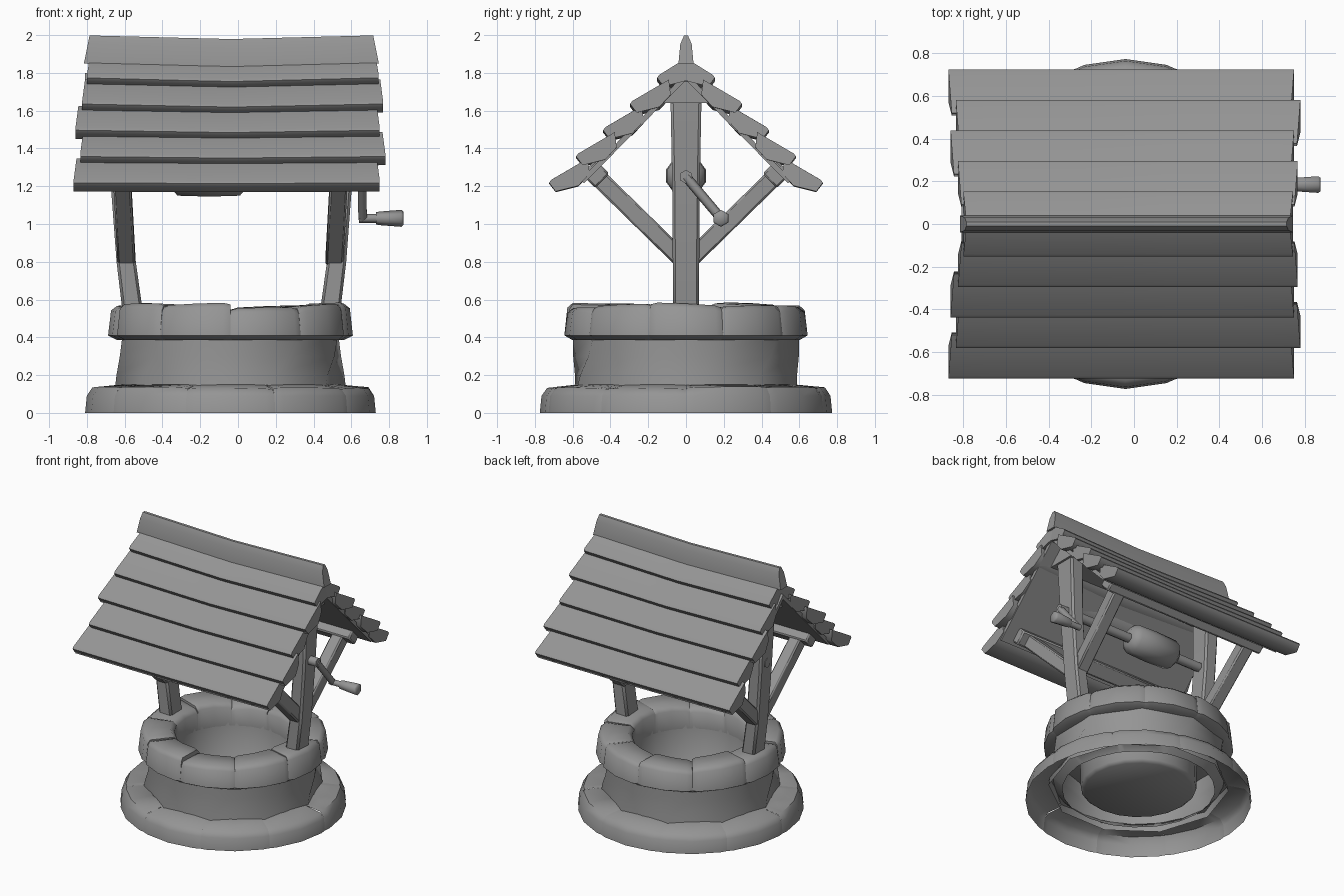
import bpy, bmesh, math, random
from mathutils import Vector

random.seed(4)
if "Cube" in bpy.data.objects:
    bpy.data.objects.remove(bpy.data.objects["Cube"], do_unlink=True)

CX = -0.04          # centre of the stonework along x
grey = bpy.data.materials.new("plain grey")
grey.use_nodes = True
grey.diffuse_color = (0.3, 0.3, 0.3, 1)
grey.node_tree.nodes["Principled BSDF"].inputs["Base Color"].default_value = (0.3, 0.3, 0.3, 1)


def finish(name, bm, angle=35, bevel=0):
    """Turn a bmesh into a shaded, coloured object."""
    bmesh.ops.recalc_face_normals(bm, faces=bm.faces)
    mesh = bpy.data.meshes.new(name)
    bm.to_mesh(mesh)
    bm.free()
    mesh.materials.append(grey)
    obj = bpy.data.objects.new(name, mesh)
    bpy.context.collection.objects.link(obj)
    if bevel:
        mod = obj.modifiers.new("bevel", "BEVEL")
        mod.width = bevel
        mod.segments = 1
    bpy.ops.object.select_all(action="DESELECT")
    obj.select_set(True)
    bpy.context.view_layer.objects.active = obj
    bpy.ops.object.shade_smooth_by_angle(angle=math.radians(angle))


def loft(bm, rings, closed=True, caps=(True, True)):
    """Skin a row of equal rings, with optional end caps."""
    rows = [[bm.verts.new(p) for p in ring] for ring in rings]
    n = len(rows[0])
    for a, b in zip(rows, rows[1:]):
        for i in range(n if closed else n - 1):
            j = (i + 1) % n
            bm.faces.new((a[i], a[j], b[j], b[i]))
    for cap, row in zip(caps, (rows[0], rows[-1])):
        if cap:
            bm.faces.new(row)


def tube(name, path, radii, sides, phase=0.5, **kw):
    """Straight bar through the path points with a radius at each."""
    path = [Vector(p) for p in path]
    d = (path[-1] - path[0]).normalized()
    ref = Vector((1, 0, 0)) if abs(d.x) < 0.9 else Vector((0, 1, 0))
    u = (ref - d * ref.dot(d)).normalized()
    v = d.cross(u)
    turn = [math.tau * (k + phase) / sides for k in range(sides)]
    bm = bmesh.new()
    loft(bm, [[p + (u * math.cos(t) + v * math.sin(t)) * r for t in turn]
              for p, r in zip(path, radii)])
    finish(name, bm, **kw)


def polar(r, t, z):
    return (CX + r * math.cos(t), r * math.sin(t), z)


def stone_ring(name, profile, start, closed, wobble, pinch_to):
    """Ten stones, each an arc of the profile with pinched ends."""
    bm = bmesh.new()
    step = math.tau / 10
    for s in range(10):
        lift = random.uniform(-wobble, wobble)
        tilt = random.uniform(-wobble, wobble) * 0.6
        rings = []
        for f, pinch in ((0, pinch_to), (0.1, 0.996), (0.5, 1), (0.9, 0.996), (1, pinch_to)):
            t = start + (s + f) * step
            ring = []
            for r, z, loose in profile:
                rr = r * pinch if r > 0.6 else r
                zz = z + loose * (lift + tilt * (2 * f - 1) - (1 - pinch) * 0.5)
                ring.append(polar(rr, t, zz))
            rings.append(ring)
        loft(bm, rings, closed, (closed, closed))
    finish(name, bm, 50)


# Stonework: base course, waisted wall, rim course and inner shaft
stone_ring("base_stones", [(0.774, 0, 0), (0.765, 0.09, 0), (0.735, 0.135, 1),
                           (0.58, 0.15, 0), (0.52, 0.09, 0)], math.radians(-108), False, 0.005, 0.988)
stone_ring("rim_stones", [(0.40, 0.40, 0), (0.40, 0.53, 1), (0.43, 0.56, 1), (0.60, 0.565, 1),
                          (0.632, 0.54, 1), (0.648, 0.41, 0), (0.60, 0.385, 0)],
           math.radians(-90), True, 0.018, 0.975)

bm = bmesh.new()
loft(bm, [[polar(r, math.tau * (k + tw) / 10, z) for k in range(10)]
          for r, z, tw in ((0.615, 0.10, 0), (0.605, 0.2, 0.12), (0.60, 0.3, 0.35), (0.60, 0.42, 0.5))],
     caps=(False, False))
finish("well_wall", bm, 60)

bm = bmesh.new()
loft(bm, [[polar(r, math.tau * k / 20, z) for k in range(20)]
          for r, z in ((0.37, 0.085), (0.395, 0.105), (0.405, 0.5))], caps=(True, False))
finish("inner_shaft", bm, 100)

# Curved posts with two braces each
for side, label in ((1, "left"), (-1, "right")):
    bm = bmesh.new()
    rings = []
    for x, z, hx, hy in ((0.518, 0.5, 0.054, 0.07), (0.557, 0.8, 0.051, 0.07),
                         (0.588, 1.2, 0.05, 0.073), (0.605, 1.66, 0.055, 0.082)):
        c = CX + 0.005 + side * x
        rings.append([(c + i * hx, j * hy, z) for i, j in ((-1, -1), (1, -1), (1, 1), (-1, 1))])
    loft(bm, rings)
    finish("post_" + label, bm, bevel=0.014)
    for y, end in ((-1, "front"), (1, "back")):
        tube(f"brace_{label}_{end}",
             [(CX + side * 0.55, y * 0.02, 0.81), (CX + side * 0.575, y * 0.48, 1.26)],
             [0.066, 0.066], 4, bevel=0.01)

# Beams that carry the roof
for y, end in ((-1, "front"), (1, "back")):
    tube("purlin_" + end, [(-0.72, y * 0.48, 1.265), (0.64, y * 0.48, 1.265)],
         [0.075, 0.075], 4, phase=0, bevel=0.01)
bm = bmesh.new()
loft(bm, [[(x, -0.14, 1.64), (x, 0.14, 1.64), (x, 0, 1.78)] for x in (-0.72, 0.64)])
finish("ridge_beam", bm)


def sag(x, depth):
    """Shallow dip towards the middle of the roof."""
    return depth * (abs(x - CX) / 0.78 - 1)


# Roof: five overlapping planks on each slope, over a flat deck
ends = ((-0.87, 0.75), (-0.835, 0.78), (-0.86, 0.75), (-0.825, 0.768), (-0.80, 0.745))
for y, end in ((-1, "front"), (1, "back")):
    for row, (x0, x1) in enumerate(ends):
        py, pz = 0.725 - 0.143 * row, 1.222 + 0.139 * row
        rise = 0.1 if row == 4 else 0.125
        section = [(0, -0.004), (-0.012, 0.012), (-0.205, rise), (-0.215, 0.045),
                   (-0.155, -0.02), (-0.035, -0.05)]
        bm = bmesh.new()
        rings = []
        for k in range(9):
            f = k / 8
            x = x0 + (x1 - x0) * f
            ring = []
            for i, (a, z) in enumerate(section):
                # plank ends slant inwards towards the ridge
                slant = (0.015 if i in (2, 3) else 0) * (1 - 2 * f)
                ring.append((x + slant, y * max(0, py + a), pz + z + sag(x, 0.004 * (row + 1))))
            rings.append(ring)
        loft(bm, rings)
        finish(f"roof_plank_{end}_{row + 1}", bm, 68)
    bm = bmesh.new()
    loft(bm, [[(x, y * 0.54, 1.215), (x, y * 0.56, 1.235), (x, 0, 1.80), (x, 0, 1.762)]
              for x in (-0.81, 0.73)])
    finish("roof_deck_" + end, bm)

# Ridge cap
bm = bmesh.new()
rings = []
for k in range(9):
    f = k / 8
    ring = []
    for a, z in ((-0.04, 1.845), (-0.03, 1.95), (-0.01, 1.995), (0.01, 1.995), (0.03, 1.95), (0.04, 1.845)):
        spread = 0.75 + 0.03 * (2 - z) / 0.15
        x = CX + 0.005 + (2 * f - 1) * spread
        ring.append((x, a, z + 0.004 + sag(x, 0.02)))
    rings.append(ring)
loft(bm, rings)
finish("ridge_cap", bm, 60)

# Winding drum, axle and crank
tube("axle", [(-0.68, 0, 1.25), (0.67, 0, 1.25)], [0.036, 0.036], 6, angle=65)
tube("winding_drum", [(x, 0, 1.255) for x in (-0.36, -0.32, -0.15, 0.01, 0.05)],
     [0.06, 0.105, 0.11, 0.105, 0.06], 10, angle=50)
tube("crank_arm", [(0.655, 0, 1.25), (0.66, 0.185, 1.03)], [0.026, 0.026], 6, angle=65)
tube("crank_spindle", [(0.64, 0.185, 1.03), (0.74, 0.185, 1.03)], [0.024, 0.024], 6, angle=65)
tube("crank_grip", [(0.73, 0.185, 1.03), (0.75, 0.185, 1.03), (0.865, 0.185, 1.03), (0.875, 0.185, 1.03)],
     [0.032, 0.036, 0.045, 0.036], 6, angle=65)
